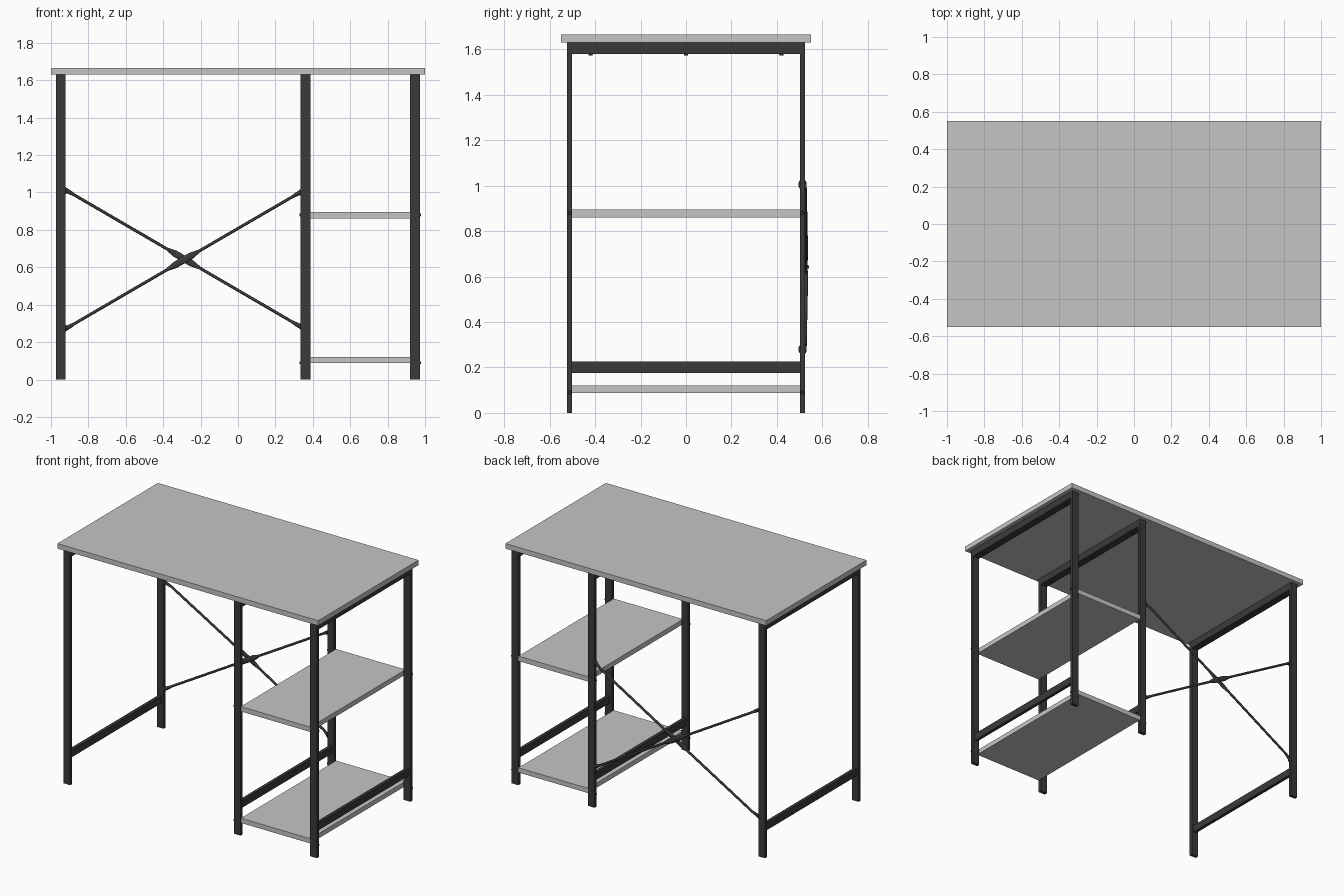
import bpy, bmesh, math
from mathutils import Vector, Matrix

if "Cube" in bpy.data.objects:
    bpy.data.objects.remove(bpy.data.objects["Cube"])


def material(name, v):
    m = bpy.data.materials.new(name)
    m.diffuse_color = (v, v, v, 1)
    m.use_nodes = True
    m.node_tree.nodes["Principled BSDF"].inputs["Base Color"].default_value = m.diffuse_color
    return m


BOARD = material("light grey board", 0.56)
METAL = material("dark metal", 0.042)


def add(name, bm, mat, smooth=False):
    bmesh.ops.recalc_face_normals(bm, faces=bm.faces)
    me = bpy.data.meshes.new(name)
    bm.to_mesh(me)
    bm.free()
    me.materials.append(mat)
    ob = bpy.data.objects.new(name, me)
    bpy.context.collection.objects.link(ob)
    if smooth:
        bpy.ops.object.select_all(action='DESELECT')
        ob.select_set(True)
        bpy.context.view_layer.objects.active = ob
        bpy.ops.object.shade_smooth_by_angle(angle=math.radians(50))
    return ob


def box(name, x, y, z, mat):
    """Box from (min, max) pairs."""
    bm = bmesh.new()
    bmesh.ops.create_cube(bm, size=1)
    for v in bm.verts:
        v.co = [a + (b - a) * (c + 0.5) for (a, b), c in zip((x, y, z), v.co)]
    return add(name, bm, mat)


def bolt(name, loc, axis, r=0.011, depth=0.01):
    bm = bmesh.new()
    rot = Vector((0, 0, 1)).rotation_difference(Vector(axis)).to_matrix().to_4x4()
    bmesh.ops.create_cone(bm, cap_ends=True, segments=12, radius1=r, radius2=r * 0.7,
                          depth=depth, matrix=Matrix.Translation(loc) @ rot)
    return add(name, bm, METAL, True)


def loft(name, p, q, sections):
    """Elliptical loft from p to q: (distance, half height, half y, y shift)."""
    p, q = Vector(p), Vector(q)
    d = (q - p).normalized()
    side = Vector((0, 1, 0))
    up = d.cross(side).normalized()
    bm = bmesh.new()
    n, rings = 10, []
    for s, h, t, dy in sections:
        c = p + d * s + side * dy
        rings.append([bm.verts.new(c + up * h * math.cos(2 * math.pi * i / n)
                                   + side * t * math.sin(2 * math.pi * i / n))
                      for i in range(n)])
    for a, b in zip(rings, rings[1:]):
        for i in range(n):
            j = (i + 1) % n
            bm.faces.new((a[i], a[j], b[j], b[i]))
    bm.faces.new(rings[0])
    bm.faces.new(rings[-1])
    return add(name, bm, METAL, True)


# Desk top
box("desk_top", (-1, 1), (-0.55, 0.55), (1.63, 1.665), BOARD)

# Three leg frames: two legs, a top rail and a lower rail each
for side, x in (("left", -0.947), ("middle", 0.361), ("right", 0.946)):
    for end, s in (("front", -1), ("back", 1)):
        box(f"{side}_{end}_leg", (x - 0.026, x + 0.026),
            sorted((s * 0.501, s * 0.523)), (0, 1.63), METAL)
    box(f"{side}_top_rail", (x - 0.026, x + 0.026), (-0.501, 0.501), (1.58, 1.63), METAL)
    box(f"{side}_lower_rail", (x - 0.011, x + 0.011), (-0.501, 0.501), (0.175, 0.226), METAL)
    for y in (-0.42, 0, 0.42):
        bolt(f"{side}_rail_screw", (x, y, 1.578), (0, 0, -1))

# Two shelves with bolts through the legs
for name, z0, z1, zb in (("lower_shelf", 0.088, 0.121, 0.09),
                         ("upper_shelf", 0.861, 0.895, 0.88)):
    box(name, (0.387, 0.92), (-0.522, 0.522), (z0, z1), BOARD)
    for y in (-0.512, 0.512):
        bolt(f"{name}_bolt", (0.333, y, zb), (-1, 0, 0), 0.009)
        bolt(f"{name}_bolt", (0.974, y, zb), (1, 0, 0), 0.009)

# Crossed back braces: rods flattened at the crossing, with bolted end tabs
XL, XR = -0.915, 0.33
for name, zl, zr, dy in (("falling_brace", 1.01, 0.285, 0.004),
                         ("rising_brace", 0.275, 1.0, -0.004)):
    p, q = Vector((XL, 0.522, zl)), Vector((XR, 0.522, zr))
    L = (q - p).length
    m = L / 2
    R = 0.008
    sec = [(-0.005, 0.012, 0.008, -0.008), (0.02, 0.011, 0.008, -0.004), (0.045, R, R, 0.002),
           (m - 0.10, R, R, 0.006 + dy / 2), (m - 0.05, 0.018, 0.004, 0.006 + dy),
           (m + 0.05, 0.018, 0.004, 0.006 + dy), (m + 0.10, R, R, 0.006 + dy / 2),
           (L - 0.045, R, R, 0.002), (L - 0.02, 0.011, 0.008, -0.004),
           (L + 0.005, 0.012, 0.008, -0.008)]
    loft(name, p, q, sec)
    for x, z, s in ((-0.917, zl, 1), (0.331, zr, -1)):
        bolt(f"{name}_end_tab", (x, 0.513, z), (s, 0, 0), 0.018, 0.009)

# Bolt at the crossing
bolt("brace_centre_bolt", ((XL + XR) / 2, 0.535, 0.6425), (0, 1, 0), 0.009, 0.012)
